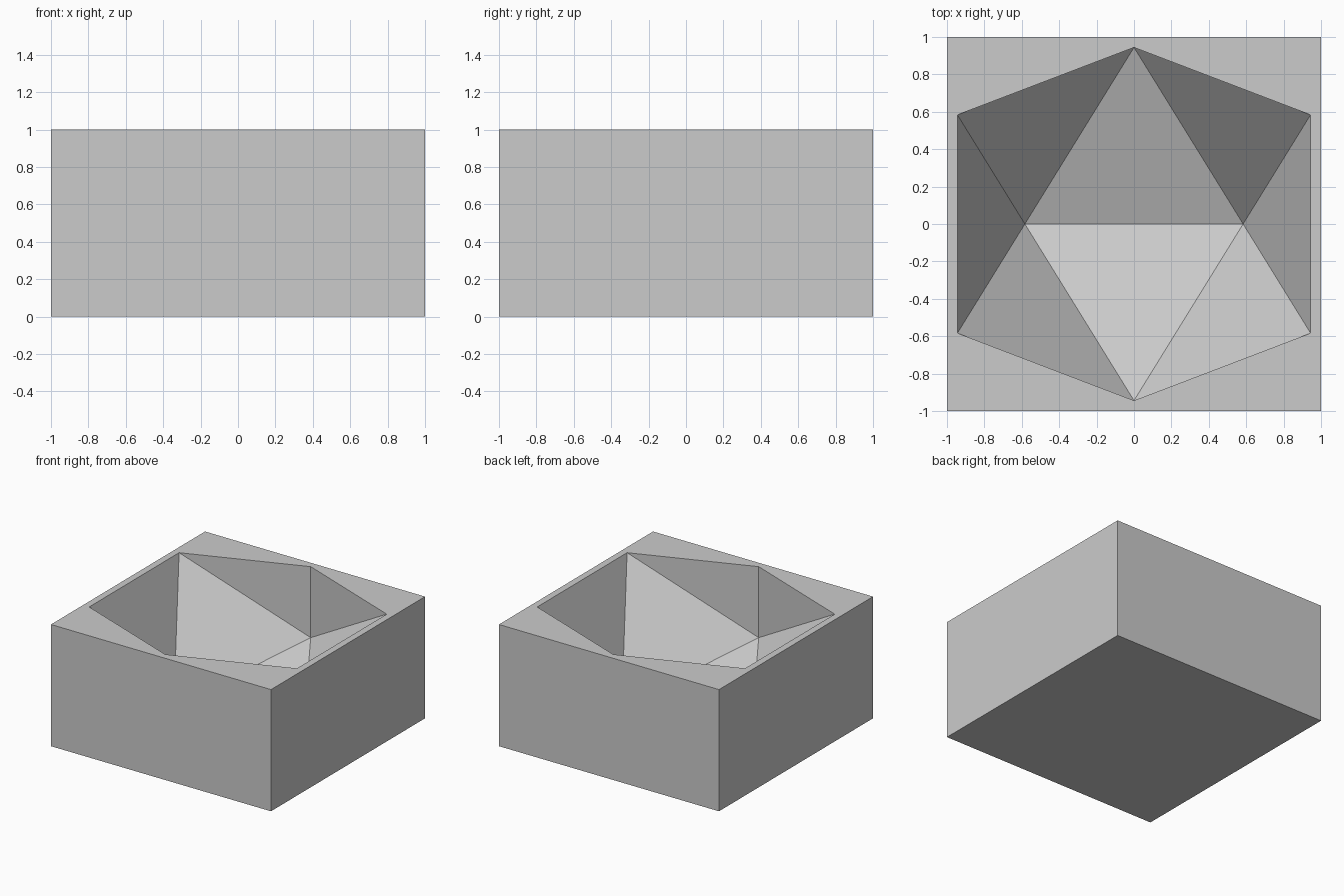
import bpy
import bmesh

cube = bpy.data.objects.get("Cube")
if cube:
    bpy.data.objects.remove(cube, do_unlink=True)

LONG = 0.944               # half length of the golden rectangles
SHORT = LONG / 1.618034    # half width
TOP = 1.0

grey = bpy.data.materials.new("plain grey")
grey.use_nodes = True
grey.diffuse_color = (0.6, 0.6, 0.6, 1)
grey.node_tree.nodes["Principled BSDF"].inputs["Base Color"].default_value = (0.6, 0.6, 0.6, 1)


def on_top(face):
    return all(v.co.z > TOP - 0.001 for v in face.verts)


def remove_top(bm):
    bmesh.ops.delete(bm, geom=[f for f in bm.faces if on_top(f)], context='FACES')


bm = bmesh.new()

# Cavity: lower half of an icosahedron, open at the rim
for s in (-1, 1):
    bm.verts.new((s * SHORT, 0, TOP - LONG))
    bm.verts.new((0, s * LONG, TOP - SHORT))
    bm.verts.new((0, s * LONG, TOP))
    for t in (-1, 1):
        bm.verts.new((s * LONG, t * SHORT, TOP))
bmesh.ops.convex_hull(bm, input=bm.verts[:])
remove_top(bm)

# Outer block, two by two by one
block = bmesh.ops.create_cube(bm, size=2)["verts"]
for v in block:
    v.co.z = (v.co.z + 1) / 2
remove_top(bm)

# Flat rim between the block and the cavity
rim = [e for e in bm.edges if e.is_boundary]
bmesh.ops.triangle_fill(bm, edges=rim, use_beauty=True, normal=(0, 0, 1))
bmesh.ops.recalc_face_normals(bm, faces=bm.faces[:])

mesh = bpy.data.meshes.new("mould_block")
bm.to_mesh(mesh)
bm.free()
mesh.materials.append(grey)
bpy.context.collection.objects.link(bpy.data.objects.new("mould_block", mesh))
